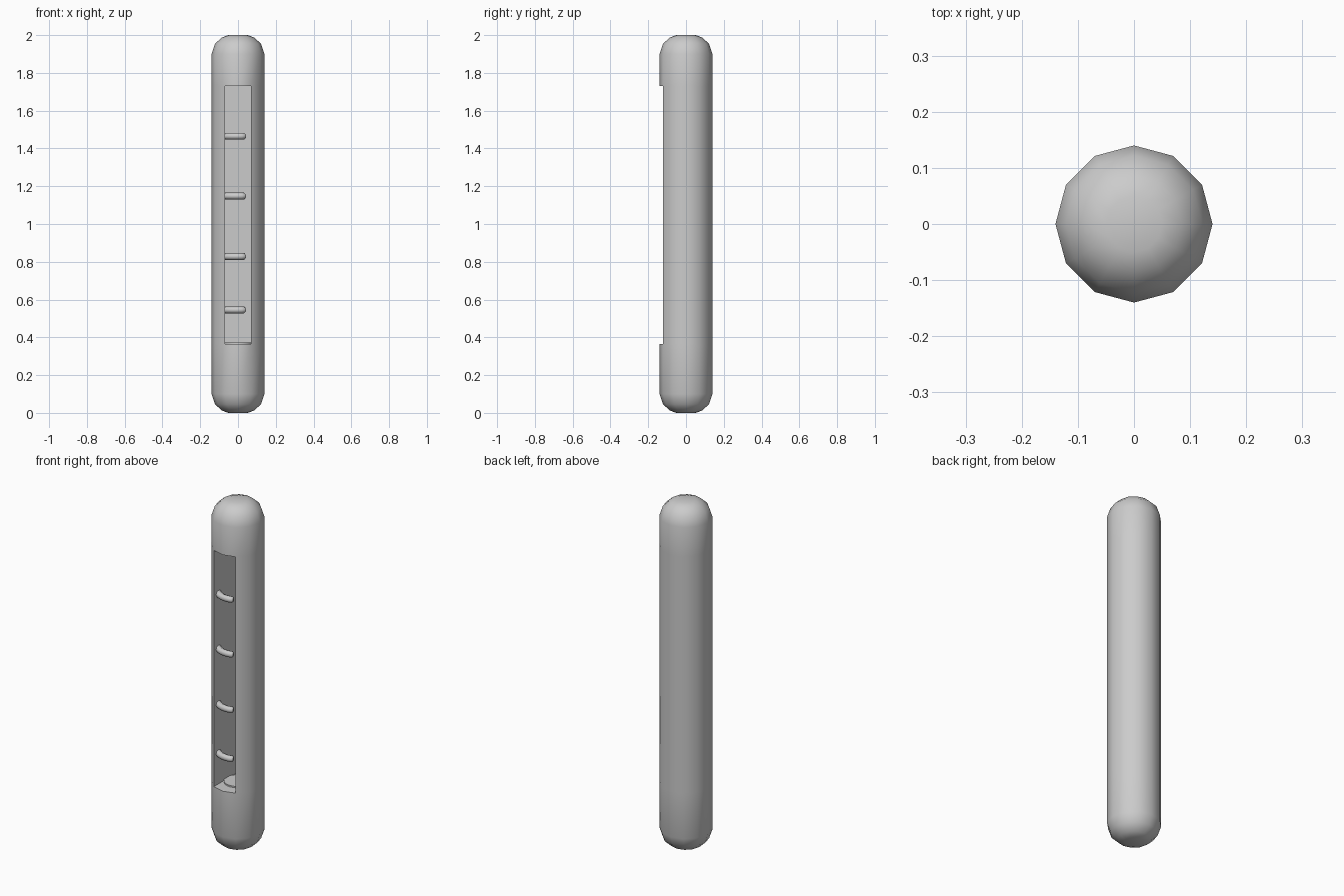
import bpy, bmesh, math

if "Cube" in bpy.data.objects:
    bpy.data.objects.remove(bpy.data.objects["Cube"])

R, SIDES = 0.14, 12
SLOT_Z0, SLOT_Z1, SLOT_BACK = 0.365, 1.73, 0.10


def finish(obj, degrees):
    bpy.ops.object.select_all(action='DESELECT')
    obj.select_set(True)
    bpy.context.view_layer.objects.active = obj
    bpy.ops.object.shade_smooth_by_angle(angle=math.radians(degrees))


# Twelve-sided rod with rounded ends: lathe of a short profile
end = [(0.05, 0.0), (0.085, 0.012), (0.122, 0.046), (R, 0.10)]
profile = end + [(R, SLOT_Z0), (R, SLOT_Z1)] + [(r, 2 - z) for r, z in reversed(end)]
bm = bmesh.new()
rings = [[bm.verts.new((r * math.cos(2 * math.pi * i / SIDES),
                        r * math.sin(2 * math.pi * i / SIDES), z))
          for i in range(SIDES)] for r, z in profile]
for lo, hi in zip(rings, rings[1:]):
    for i in range(SIDES):
        j = (i + 1) % SIDES
        bm.faces.new((lo[i], lo[j], hi[j], hi[i]))
bm.faces.new(rings[0][::-1])
bm.faces.new(rings[-1])

# Deep slot: open the two front faces and push the border straight back
front = [f for f in bm.faces
         if abs(f.calc_center_median().z - (SLOT_Z0 + SLOT_Z1) / 2) < 0.01
         and f.calc_center_median().y < -0.125]
bmesh.ops.delete(bm, geom=front, context='FACES_ONLY')
border = [e for e in bm.edges if len(e.link_faces) < 2 and e.link_faces]
loose = [e for e in bm.edges if not e.link_faces]
bmesh.ops.delete(bm, geom=loose, context='EDGES')
new = bmesh.ops.extrude_edge_only(bm, edges=border)["geom"]
for v in new:
    if isinstance(v, bmesh.types.BMVert):
        v.co.y = SLOT_BACK
bmesh.ops.contextual_create(bm, geom=[e for e in bm.edges if len(e.link_faces) == 1])
bmesh.ops.recalc_face_normals(bm, faces=bm.faces)
mesh = bpy.data.meshes.new("rod_body")
bm.to_mesh(mesh)
bm.free()
body = bpy.data.objects.new("rod_body", mesh)
bpy.context.collection.objects.link(body)
finish(body, 40)

# Round plug showing just above the slot floor
bpy.ops.mesh.primitive_cylinder_add(vertices=32, radius=0.074, depth=0.034,
                                    location=(0, 0, 0.356))
plug = bpy.context.object
plug.name = "slot_plug"
finish(plug, 40)


# Curved bars reaching from the left slot wall
def bar(name, z):
    curve = bpy.data.curves.new(name, 'CURVE')
    curve.dimensions = '3D'
    curve.bevel_depth = 0.018
    curve.bevel_resolution = 2
    curve.use_fill_caps = True
    spline = curve.splines.new('POLY')
    steps = 9
    spline.points.add(steps)
    for i, p in enumerate(spline.points):
        a = math.radians(-50 + 68 * min(i / (steps - 1), 1))
        if i == steps:
            a += math.radians(4)
            p.radius = 0.6
        p.co = (0.105 * math.sin(a), -0.105 * math.cos(a), z, 1)
    obj = bpy.data.objects.new(name, curve)
    bpy.context.collection.objects.link(obj)
    bpy.ops.object.select_all(action='DESELECT')
    obj.select_set(True)
    bpy.context.view_layer.objects.active = obj
    bpy.ops.object.convert(target='MESH')
    finish(bpy.context.object, 50)


for n, z in enumerate((0.545, 0.828, 1.148, 1.465), 1):
    bar(f"scale_bar_{n}", z)
